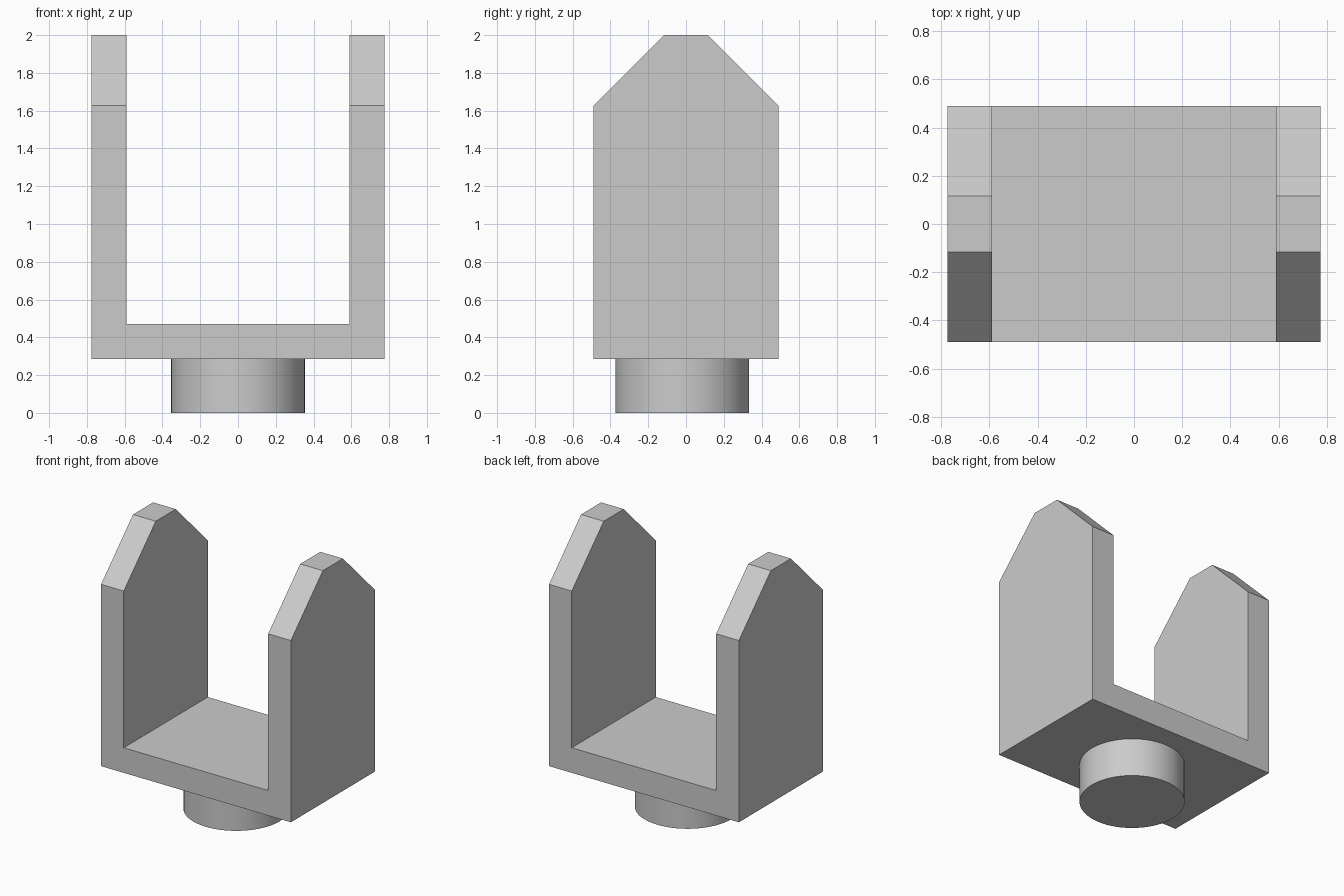
import bpy, bmesh

if "Cube" in bpy.data.objects:
    bpy.data.objects.remove(bpy.data.objects["Cube"])

HALF_X, INNER_X, HALF_Y = 0.775, 0.59, 0.49
BASE_Z, FLOOR_Z, TOP_Z = 0.285, 0.47, 2.0
CHAMFER = 0.373

# Fork: U-shaped profile extruded front to back, arm tips chamfered
profile = [(-HALF_X, BASE_Z), (HALF_X, BASE_Z), (HALF_X, TOP_Z), (INNER_X, TOP_Z),
           (INNER_X, FLOOR_Z), (-INNER_X, FLOOR_Z), (-INNER_X, TOP_Z), (-HALF_X, TOP_Z)]
bm = bmesh.new()
face = bm.faces.new([bm.verts.new((x, -HALF_Y, z)) for x, z in profile])
extruded = bmesh.ops.extrude_face_region(bm, geom=[face])["geom"]
bmesh.ops.translate(bm, vec=(0, 2 * HALF_Y, 0),
                    verts=[v for v in extruded if isinstance(v, bmesh.types.BMVert)])
tips = [e for e in bm.edges
        if all(v.co.z > TOP_Z - 0.01 for v in e.verts)
        and abs(e.verts[0].co.y - e.verts[1].co.y) < 0.01]
bmesh.ops.bevel(bm, geom=tips, offset=CHAMFER, offset_type='OFFSET',
                segments=1, affect='EDGES', clamp_overlap=False)
bmesh.ops.recalc_face_normals(bm, faces=bm.faces[:])
mesh = bpy.data.meshes.new("fork_bracket")
bm.to_mesh(mesh)
bm.free()
bpy.context.collection.objects.link(bpy.data.objects.new("fork_bracket", mesh))

# Round mounting peg under the fork
bpy.ops.mesh.primitive_cylinder_add(vertices=64, radius=0.354, depth=BASE_Z,
                                    location=(0, -0.02, BASE_Z / 2))
peg = bpy.context.object
peg.name = "mounting_peg"
bpy.ops.object.shade_smooth_by_angle()
